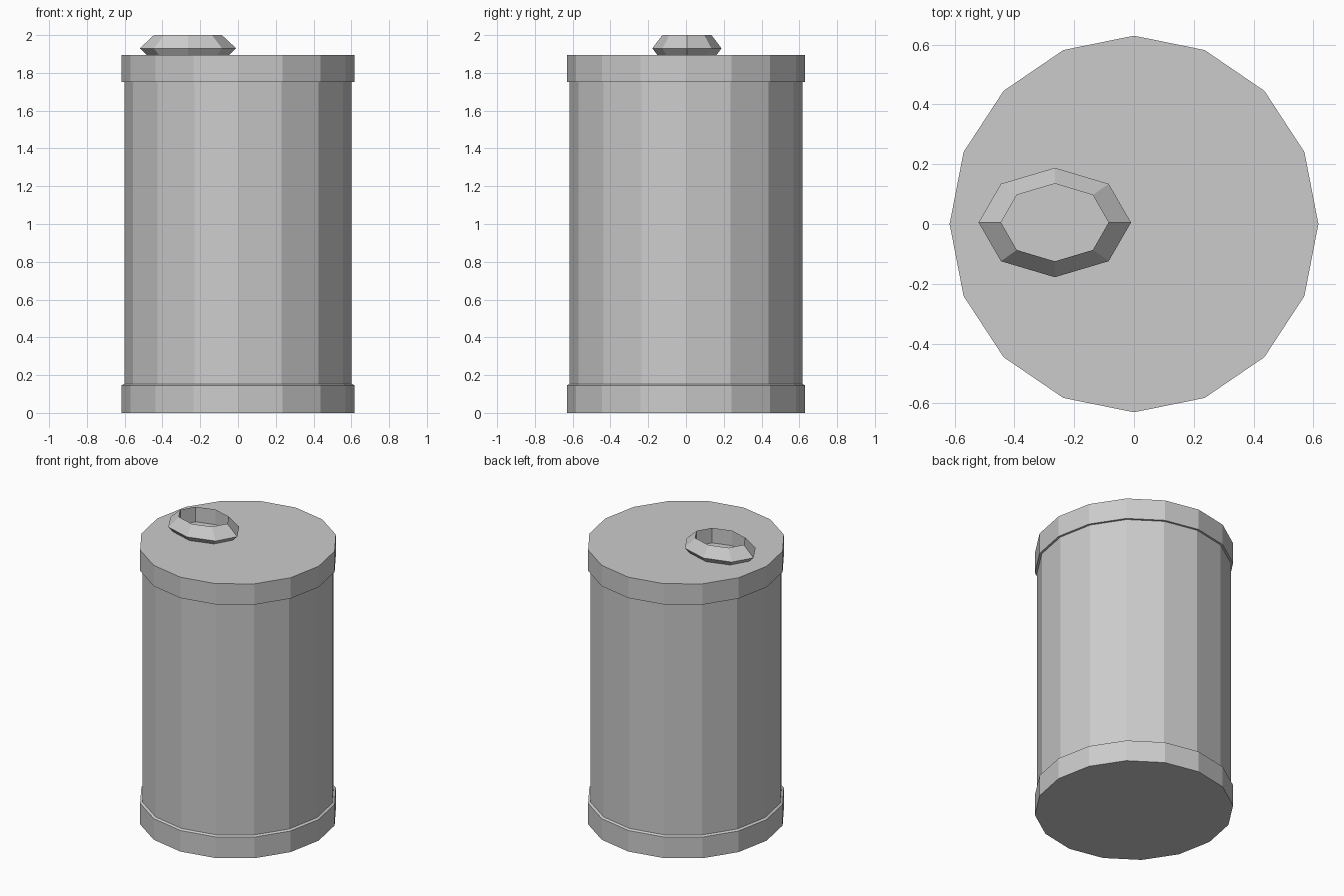
import bpy, bmesh, math

if "Cube" in bpy.data.objects:
    bpy.data.objects.remove(bpy.data.objects["Cube"])


def lathe(name, profile, sides, center=(0, 0), closed=False):
    """Spin elliptical rings (rx, ry, z) into a flat-shaded mesh."""
    bm = bmesh.new()
    rings = []
    for rx, ry, z in profile:
        ring = []
        for i in range(sides):
            a = 2 * math.pi * i / sides
            ring.append(bm.verts.new((center[0] + rx * math.cos(a),
                                      center[1] + ry * math.sin(a), z)))
        rings.append(ring)
    pairs = list(zip(rings, rings[1:]))
    if closed:
        pairs.append((rings[-1], rings[0]))
    else:
        bm.faces.new(rings[0])
        bm.faces.new(rings[-1])
    for low, high in pairs:
        for i in range(sides):
            j = (i + 1) % sides
            bm.faces.new((low[i], low[j], high[j], high[i]))
    bmesh.ops.recalc_face_normals(bm, faces=bm.faces[:])
    mesh = bpy.data.meshes.new(name)
    bm.to_mesh(mesh)
    bm.free()
    obj = bpy.data.objects.new(name, mesh)
    bpy.context.collection.objects.link(obj)
    return obj


# Barrel body with raised bands at the bottom and top
BAND = (0.617, 0.63)
WALL = (0.602, 0.616)
lathe("barrel", [
    (*BAND, 0.0), (*BAND, 0.146),
    (*WALL, 0.154), (*WALL, 1.752),
    (*BAND, 1.752), (*BAND, 1.896),
], 16)

# Filler ring: triangular section, lower part sunk into the lid
lathe("filler_ring", [
    (0.18, 0.13, 1.86), (0.255, 0.183, 1.93), (0.18, 0.13, 2.0),
], 8, center=(-0.265, 0.005), closed=True)
